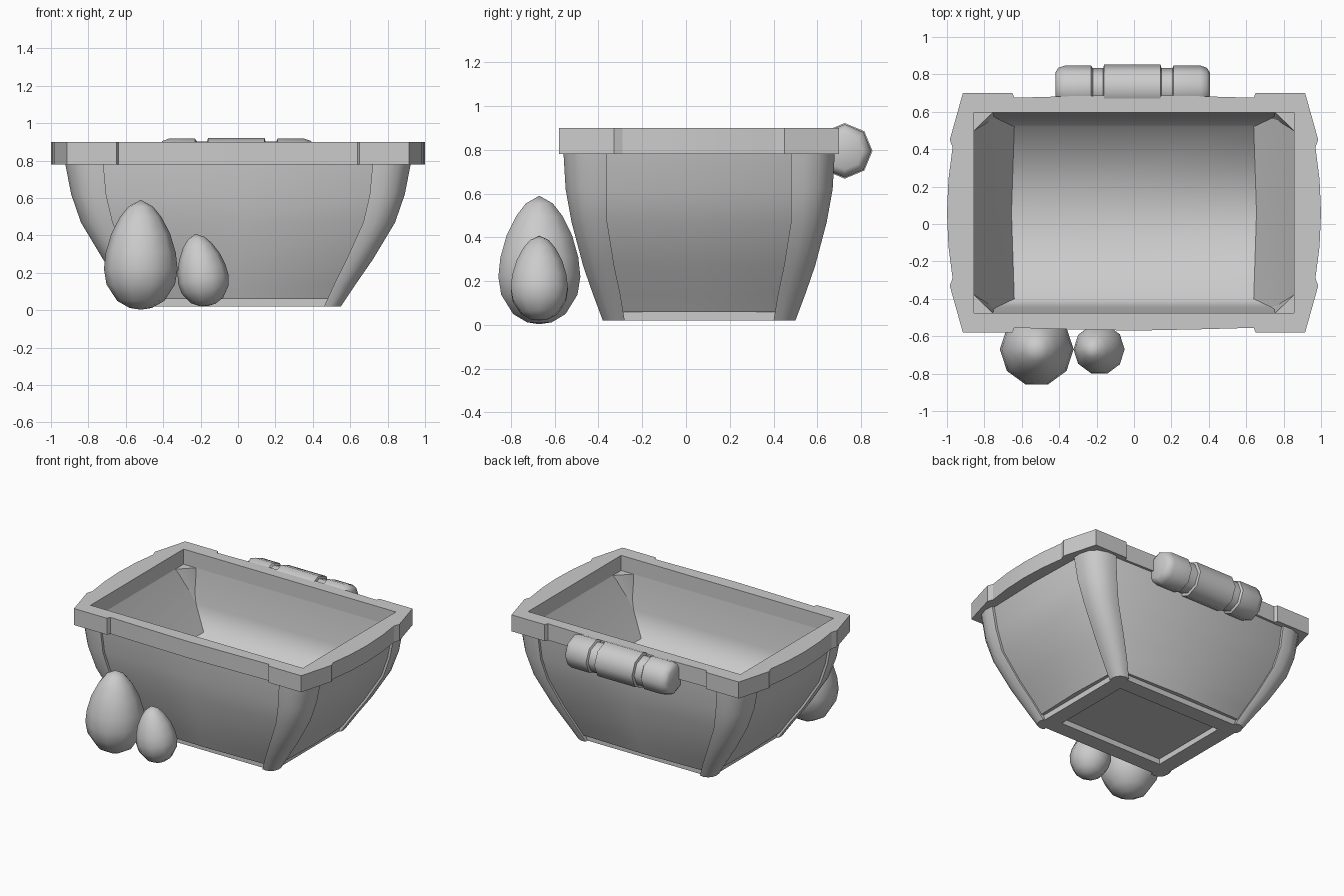
import bpy, bmesh
from math import sin, cos, pi, radians
from mathutils import Vector, Matrix

if "Cube" in bpy.data.objects:
    bpy.data.objects.remove(bpy.data.objects["Cube"])

CY = 0.06  # the tub sits slightly behind the origin


def finish(name, bm, angle):
    bmesh.ops.recalc_face_normals(bm, faces=bm.faces)
    me = bpy.data.meshes.new(name)
    bm.to_mesh(me)
    bm.free()
    ob = bpy.data.objects.new(name, me)
    bpy.context.collection.objects.link(ob)
    bpy.ops.object.select_all(action='DESELECT')
    ob.select_set(True)
    bpy.context.view_layer.objects.active = ob
    if angle:
        bpy.ops.object.shade_smooth_by_angle(angle=radians(angle))
    return ob


def loft(rings, start=True, end=True, closed=False):
    """Skin a list of equal-length point rings."""
    bm = bmesh.new()
    vs = [[bm.verts.new(p) for p in r] for r in rings]
    n = len(vs[0])
    pairs = list(zip(vs, vs[1:])) + ([(vs[-1], vs[0])] if closed else [])
    for a, b in pairs:
        for i in range(n):
            j = (i + 1) % n
            bm.faces.new((a[i], a[j], b[j], b[i]))
    if start and not closed:
        bm.faces.new(vs[0])
    if end and not closed:
        bm.faces.new(vs[-1])
    return bm


def quad_ring(q, z):
    """Mirror a quarter outline (from +x round to +y) into a full ring."""
    half = q + [(-x, y) for x, y in reversed(q) if x > 1e-6]
    full = half + [(x, -y) for x, y in reversed(half) if y > 1e-6]
    return [Vector((x, y + CY, z)) for x, y in full]


# Rim with stepped corner blocks
outer = [(1.0, 0), (.992, .18), (.97, .35), (.985, .39), (.915, .64),
         (.65, .64), (.64, .615), (.35, .623), (0, .63)]
inner = [(min(x, .855), min(y, .535)) for x, y in outer]
rim = [quad_ring(outer, .78), quad_ring(outer, .90),
       quad_ring(inner, .90), quad_ring(inner, .78)]
finish("rim", loft(rim, closed=True), 20)

# Side profile: z, outer x, post inner x, outer y, post inner y
levels = [(.02, .55, .46, .44, .34), (.14, .63, .515, .485, .36),
          (.27, .72, .58, .53, .388), (.47, .84, .67, .583, .42),
          (.62, .892, .705, .61, .42), (.79, .925, .72, .62, .42)]

# Tub outside: curved panels
rings = []
for z, xo, xi, yo, yi in levels:
    if z == .02:
        z, xo, xi, yo, yi = .06, .577, .478, .455, .347
    q = [(xo - .01, 0), (xo - .022, yi), (xo * .93, yo * .88),
         (xi, yo - .022), (0, yo - .01)]
    rings.append(quad_ring(q, z))
finish("tub_outside", loft(rings, end=False), 35)

# Tub inside: floor blends smoothly into the long walls, ends are crisp
rings = [quad_ring([(x + b, 0), (x, y)], z) for z, x, y, b in
         [(.38, .64, .46, .015), (.55, .735, .505, .015),
          (.74, .825, .53, .015), (.79, .855, .535, 0)]]
inside = loft(rings, end=False)
bmesh.ops.recalc_face_normals(inside, faces=inside.faces)
for f in inside.faces:
    f.smooth = True
for e in inside.edges:
    ends = [abs(f.normal.x) > .4 for f in e.link_faces]
    e.smooth = not (len(ends) == 2 and ends[0] != ends[1])
ob = finish("tub_inside", inside, 0)
ob.data.flip_normals()

# Base frame around the recessed underside
bo, bi = [(.535, 0), (.535, .415), (0, .415)], [(.42, 0), (.42, .30), (0, .30)]
base = [quad_ring(bo, .02), quad_ring(bo, .065), quad_ring(bi, .065), quad_ring(bi, .02)]
finish("base_frame", loft(base, closed=True), 20)

# Four rounded corner posts
for sx, sn in ((-1, "left"), (1, "right")):
    for sy, fn in ((-1, "front"), (1, "back")):
        rings = []
        for z, xo, xi, yo, yi in levels:
            dx, dy = xo - xi, yo - yi
            sec = [(xi, yo - .05), (xi, yo - .004), (xi + dx * .35, yo),
                   (xi + dx * .70, yo - dy * .12), (xo - dx * .09, yo - dy * .36),
                   (xo, yo - dy * .68), (xo - .004, yi), (xo - .05, yi)]
            rings.append([(sx * x, sy * y + CY, z) for x, y in sec])
        finish(f"{fn}_{sn}_corner_post", loft(rings), 45)


# Grooved roll along the back edge
prof = [(-.42, .085), (-.405, .11), (-.37, .122), (-.23, .122), (-.22, .108),
        (-.165, .108), (-.16, .127), (.142, .127), (.147, .108), (.205, .108),
        (.212, .122), (.355, .122), (.39, .11), (.405, .085)]
rings = [[(x, .725 + r * cos(i * pi / 4), .795 + r * sin(i * pi / 4))
          for i in range(8)] for x, r in prof]
finish("back_roll", loft(rings), 50)


# Two ten-sided eggs at the front
egg_prof = [(.001, 0), (.30, .015), (.64, .08), (.93, .23), (1.0, .37),
            (.95, .52), (.80, .69), (.57, .84), (.33, .94), (.001, 1)]


def egg(name, x, y, z, r, h, tilt):
    rings = [[(r * k * cos(i * pi / 5), r * k * sin(i * pi / 5), h * t)
              for i in range(10)] for k, t in egg_prof]
    bm = loft(rings)
    bmesh.ops.remove_doubles(bm, verts=bm.verts, dist=.001)
    bm.transform(Matrix.Translation((x, y, z)) @ Matrix.Rotation(radians(tilt), 4, 'Y'))
    finish(name, bm, 60)


egg("large_egg", -.52, -.67, .003, .197, .587, 0)
egg("small_egg", -.16, -.67, .022, .137, .392, -10)
